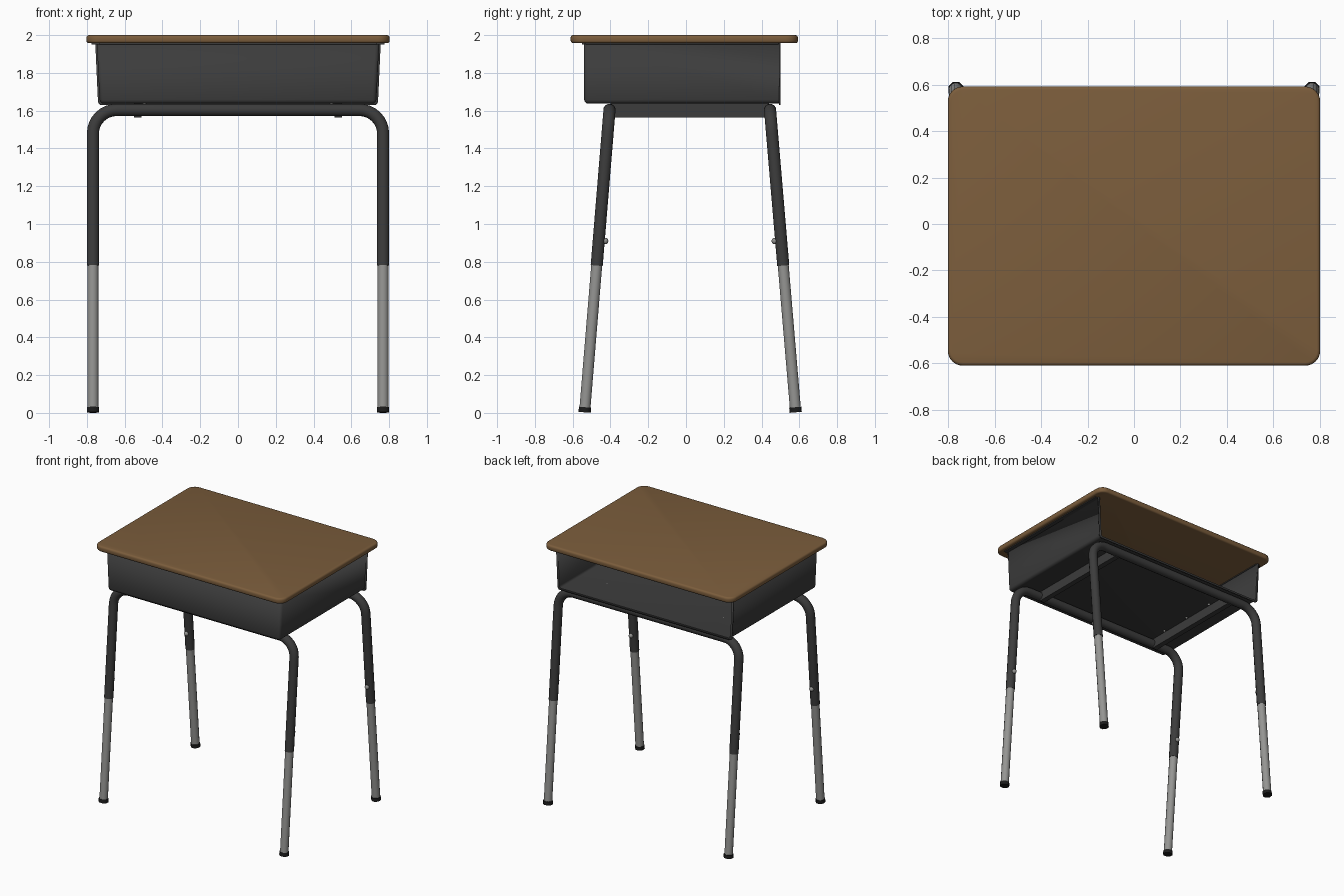
import bpy, bmesh
from math import sin, cos, pi
from mathutils import Vector

if "Cube" in bpy.data.objects:
    bpy.data.objects.remove(bpy.data.objects["Cube"], do_unlink=True)


def material(name, colour):
    m = bpy.data.materials.new(name)
    m.use_nodes = True
    rgba = (*colour, 1)
    m.diffuse_color = rgba
    m.node_tree.nodes["Principled BSDF"].inputs["Base Color"].default_value = rgba
    return m


WOOD = material("brown_laminate", (0.2, 0.11, 0.045))
STEEL = material("charcoal_steel", (0.045, 0.045, 0.045))
CHROME = material("grey_metal", (0.3, 0.3, 0.29))
RUBBER = material("black_rubber", (0.012, 0.012, 0.012))


def finish(bm, name, mat, smooth=True):
    bmesh.ops.recalc_face_normals(bm, faces=bm.faces)
    mesh = bpy.data.meshes.new(name)
    bm.to_mesh(mesh)
    bm.free()
    ob = bpy.data.objects.new(name, mesh)
    bpy.context.collection.objects.link(ob)
    mesh.materials.append(mat)
    if smooth:
        bpy.ops.object.select_all(action="DESELECT")
        ob.select_set(True)
        bpy.context.view_layer.objects.active = ob
        bpy.ops.object.shade_smooth_by_angle(angle=0.9)
    return ob


def block(bm, lo, hi):
    lo, hi = Vector(lo), Vector(hi)
    verts = bmesh.ops.create_cube(bm, size=1)["verts"]
    for v in verts:
        v.co = (lo + hi) / 2 + v.co * (hi - lo)
    return verts


def tube(name, path, radius, normal, mat, sides=12):
    """Sweep a round section along a flat path lying across the given normal."""
    bm = bmesh.new()
    rings = []
    for i, p in enumerate(path):
        along = (path[min(i + 1, len(path) - 1)] - path[max(i - 1, 0)]).normalized()
        side = normal.cross(along).normalized()
        angles = [2 * pi * (k + 0.5) / sides for k in range(sides)]
        rings.append([bm.verts.new(p + radius * (cos(a) * side + sin(a) * normal))
                      for a in angles])
    for a, b in zip(rings, rings[1:]):
        for k in range(sides):
            n = (k + 1) % sides
            bm.faces.new((a[k], a[n], b[n], b[k]))
    bm.faces.new(rings[0])
    bm.faces.new(rings[-1])
    return finish(bm, name, mat)


# Desk top with rounded corners and a soft rim
bm = bmesh.new()
block(bm, (-0.803, -0.611, 1.957), (0.803, 0.593, 2))
corners = [e for e in bm.edges if abs(e.verts[0].co.z - e.verts[1].co.z) > 0.01]
bmesh.ops.bevel(bm, geom=corners, offset=0.065, segments=6, affect="EDGES", profile=0.5)
rim = [e for e in bm.edges if abs(e.verts[0].co.z - e.verts[1].co.z) < 0.001]
bmesh.ops.bevel(bm, geom=rim, offset=0.014, segments=3, affect="EDGES", profile=0.5)
finish(bm, "desk_top", WOOD)

# Book box: tapered tray, open at the back and under the top
BACK = 0.497
bm = bmesh.new()
block(bm, (-0.743, -0.535, 1.641), (0.743, BACK, 1.957))
for v in bm.verts:
    if v.co.z < 1.7:
        v.co.x *= 0.98
bm.normal_update()
bmesh.ops.delete(bm, geom=[f for f in bm.faces if f.normal.z > 0.9 or f.normal.y > 0.9],
                 context="FACES")
folds = [e for e in bm.edges if len(e.link_faces) == 2]
bmesh.ops.bevel(bm, geom=folds, offset=0.018, segments=3, affect="EDGES", profile=0.5)
# Turned-out lip around the opening
mouth = [e for e in bm.edges if all(abs(v.co.y - BACK) < 0.001 for v in e.verts)]
lip = bmesh.ops.extrude_edge_only(bm, edges=mouth)["geom"]
for v in [g for g in lip if isinstance(g, bmesh.types.BMVert)]:
    v.co.x *= 1.017
    if v.co.z < 1.7:
        v.co.z -= 0.012
box = finish(bm, "book_box", STEEL)
wall = box.modifiers.new("wall", "SOLIDIFY")
wall.thickness = 0.008
wall.offset = 0

# Mounting flanges under the top
bm = bmesh.new()
for s in (-1, 1):
    x = sorted((s * 0.735, s * 0.775))
    block(bm, (x[0], -0.535, 1.95), (x[1], 0.49, 1.958))
block(bm, (-0.735, -0.55, 1.95), (0.735, -0.53, 1.958))
finish(bm, "box_flange", STEEL, False)

# Cross rails carrying the box, with rivets
bm = bmesh.new()
for s in (-1, 1):
    x = sorted((s * 0.51, s * 0.55))
    block(bm, (x[0], -0.4, 1.565), (x[1], 0.44, 1.64))
finish(bm, "support_rails", STEEL, False)
bm = bmesh.new()
for s in (-1, 1):
    for y in (-0.25, 0, 0.25):
        b = bmesh.ops.create_uvsphere(bm, u_segments=8, v_segments=4, radius=0.01)
        bmesh.ops.translate(bm, verts=b["verts"], vec=(s * 0.495, y, 1.636))
finish(bm, "rail_rivets", CHROME)

# Two splayed leg frames
LEG_X, BAR_Z, BEND = 0.768, 1.604, 0.125
for name, y_top, y_foot in (("front", -0.405, -0.537), ("back", 0.445, 0.581)):
    def at(x, z):
        return Vector((x, y_foot + (y_top - y_foot) * z / BAR_Z, z))

    normal = Vector((1, 0, 0)).cross(at(0, 1) - at(0, 0)).normalized()
    half = [at(LEG_X, 0.78)]
    for k in range(9):
        a = k / 8 * pi / 2
        half.append(at(LEG_X - BEND + BEND * cos(a), BAR_Z - BEND + BEND * sin(a)))
    mirrored = [Vector((-p.x, p.y, p.z)) for p in reversed(half)]
    tube(name + "_frame", half + mirrored, 0.033, normal, STEEL)

    inward = 1 if name == "front" else -1
    for s, side in ((1, "left"), (-1, "right")):
        x = s * LEG_X
        tube(f"{name}_{side}_lower_leg", [at(x, 0.02), at(x, 0.8)], 0.03, normal, CHROME)
        tube(f"{name}_{side}_foot", [at(x, 0.003), at(x, 0.03)], 0.035, normal, RUBBER, 8)
        bm = bmesh.new()
        bmesh.ops.create_uvsphere(bm, u_segments=10, v_segments=6, radius=0.017)
        bmesh.ops.translate(bm, verts=bm.verts,
                            vec=at(x, 0.91) + Vector((0, inward * 0.034, 0)))
        finish(bm, f"{name}_{side}_height_button", CHROME)
